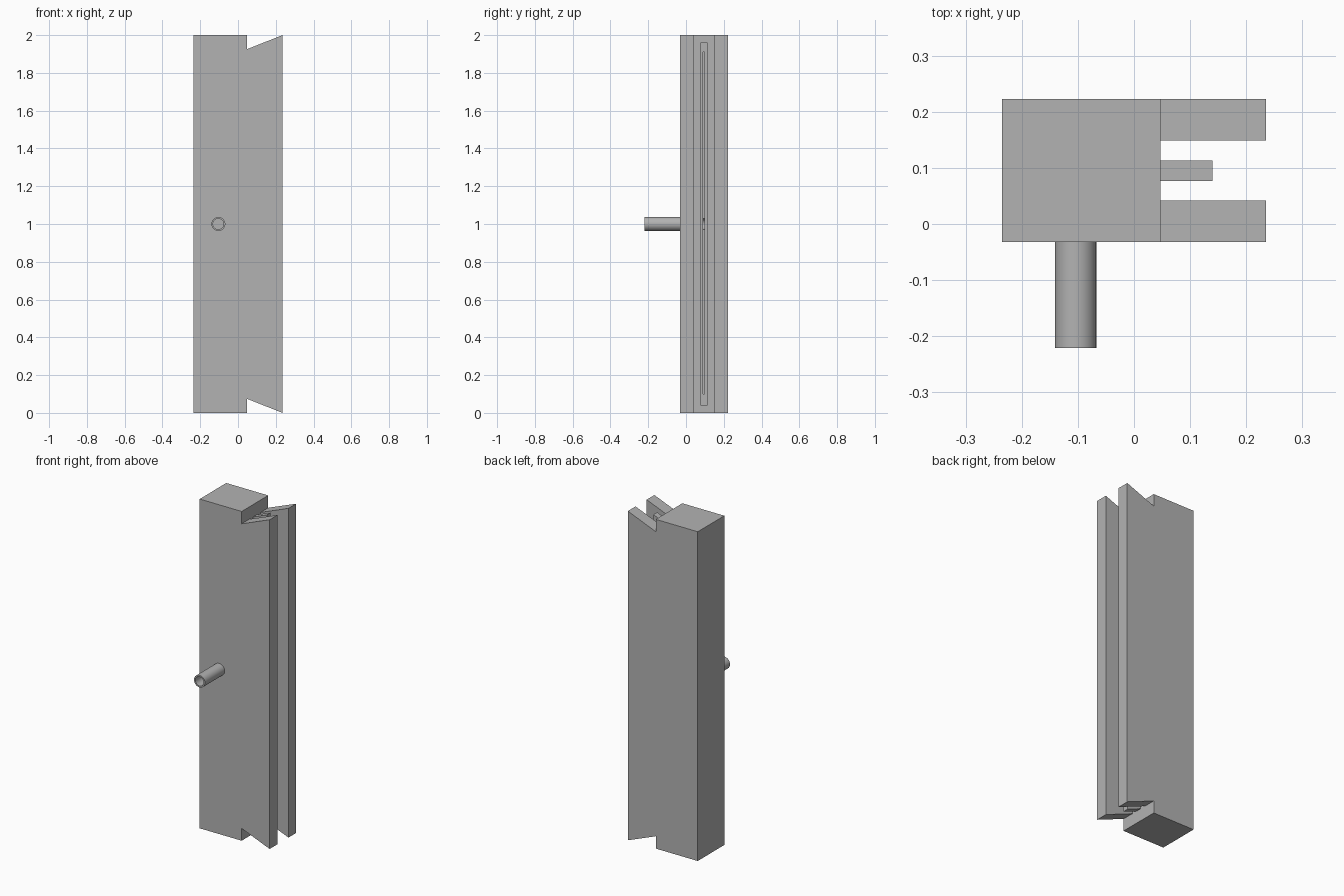
import bpy, bmesh, math
from mathutils import Vector, Matrix

cube = bpy.data.objects.get("Cube")
if cube:
    bpy.data.objects.remove(cube)

grey = bpy.data.materials.new("plain grey")
grey.use_nodes = True
colour = (0.45, 0.45, 0.45, 1)
grey.diffuse_color = colour
grey.node_tree.nodes["Principled BSDF"].inputs["Base Color"].default_value = colour

FRONT, BACK = -0.032, 0.223
STEP, TIP, LIP = 0.047, 0.235, 0.14
PORT_X, PORT_Z, OUTER, BORE = -0.104, 1.0, 0.037, 0.028
MID = (FRONT + BACK) / 2


def make(name, bm):
    bmesh.ops.recalc_face_normals(bm, faces=bm.faces)
    mesh = bpy.data.meshes.new(name)
    bm.to_mesh(mesh)
    bm.free()
    mesh.materials.append(grey)
    obj = bpy.data.objects.new(name, mesh)
    bpy.context.collection.objects.link(obj)
    return obj


def box(name, x, y, z):
    bm = bmesh.new()
    bmesh.ops.create_cube(bm, size=1)
    for v in bm.verts:
        v.co = Vector([r[0] if c < 0 else r[1] for c, r in zip(v.co, (x, y, z))])
    return make(name, bm)


def cut(target, cutter):
    mod = target.modifiers.new("cut", 'BOOLEAN')
    mod.operation, mod.solver, mod.object = 'DIFFERENCE', 'EXACT', cutter
    bpy.context.view_layer.objects.active = target
    bpy.ops.object.modifier_apply(modifier=mod.name)
    bpy.data.objects.remove(cutter)


# Body: side silhouette with slanted ends, pushed through the depth
half = [(-TIP, 2), (STEP, 2), (STEP, 1.925), (TIP, 2)]
outline = half + [(x, 2 - z) for x, z in reversed(half)]
bm = bmesh.new()
face = bm.faces.new([bm.verts.new((x, FRONT, z)) for x, z in outline])
ext = bmesh.ops.extrude_face_region(bm, geom=[face])
bmesh.ops.translate(bm, vec=(0, BACK - FRONT, 0),
                    verts=[g for g in ext["geom"] if isinstance(g, bmesh.types.BMVert)])
body = make("body", bm)

# Channels either side of the central lip, lip shortening and outlet slit
cut(body, box("front_channel", (STEP, 0.5), (0.042, 0.077), (-1, 3)))
cut(body, box("back_channel", (STEP, 0.5), (0.113, 0.149), (-1, 3)))
cut(body, box("lip_trim", (LIP, 0.5), (0.06, 0.13), (-1, 3)))
cut(body, box("outlet_slit", (PORT_X, 0.5), (0.091, 0.099), (0.1, 1.91)))

# Bore from the pipe into the body
bm = bmesh.new()
bmesh.ops.create_cone(bm, cap_ends=True, segments=32, radius1=BORE, radius2=BORE, depth=0.26,
                      matrix=Matrix.Translation((PORT_X, FRONT, PORT_Z))
                      @ Matrix.Rotation(math.pi / 2, 4, 'X'))
cut(body, make("bore", bm))

# Hollow inlet pipe, turned from its wall section
bm = bmesh.new()
section = [(BORE, -0.221), (OUTER, -0.221), (OUTER, FRONT), (BORE, FRONT)]
verts = [bm.verts.new((PORT_X + r, y, PORT_Z)) for r, y in section]
edges = [bm.edges.new((verts[i], verts[(i + 1) % 4])) for i in range(4)]
bmesh.ops.spin(bm, geom=verts + edges, cent=(PORT_X, 0, PORT_Z), axis=(0, 1, 0),
               angle=math.tau, steps=32)
bmesh.ops.remove_doubles(bm, verts=bm.verts, dist=0.0001)
pipe = make("inlet_pipe", bm)
bpy.ops.object.select_all(action='DESELECT')
pipe.select_set(True)
bpy.context.view_layer.objects.active = pipe
bpy.ops.object.shade_smooth_by_angle(angle=math.radians(35))
